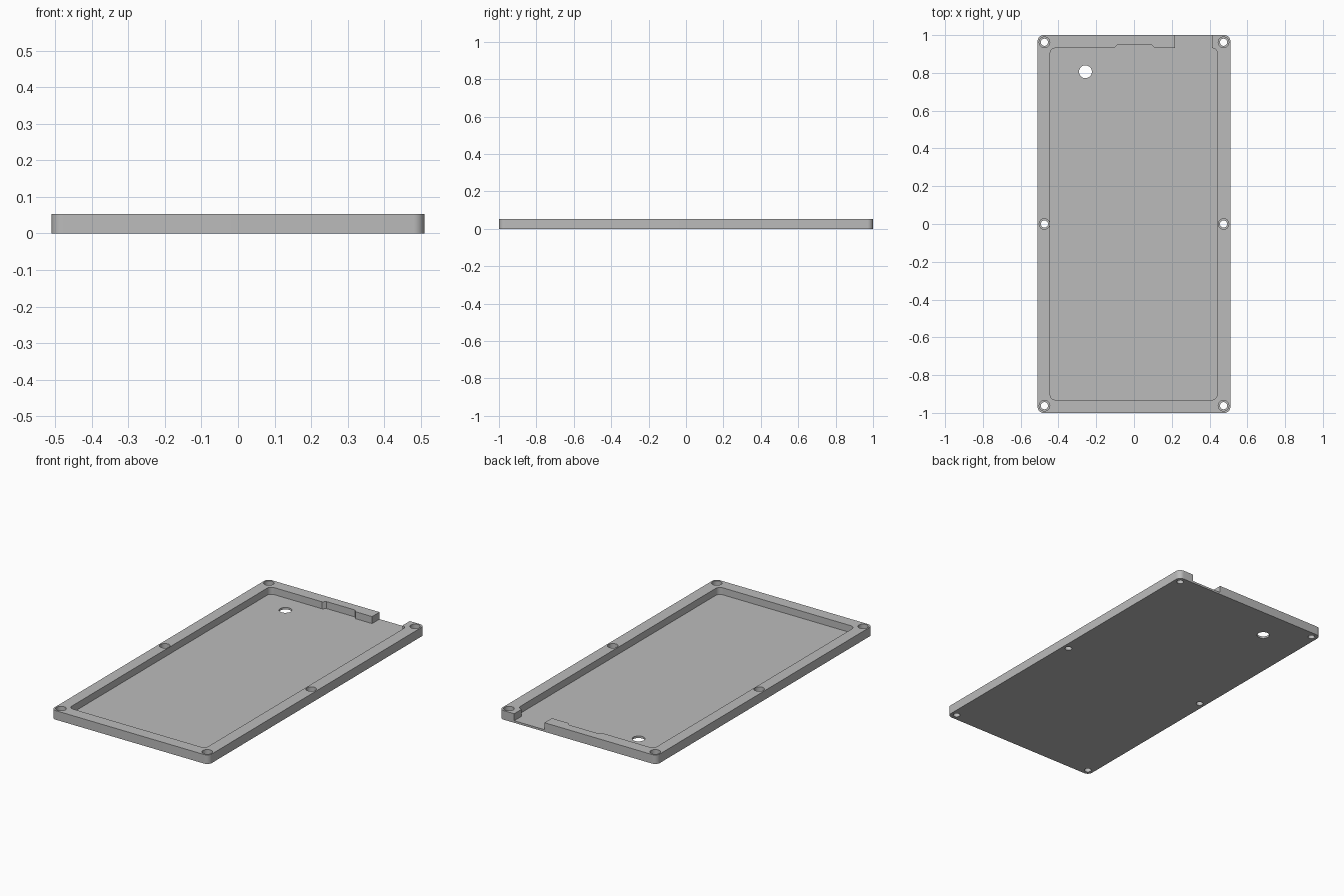
import bpy, bmesh, math
from mathutils import Vector

HEIGHT = 0.053
FLOOR = 0.012

if "Cube" in bpy.data.objects:
    bpy.data.objects.remove(bpy.data.objects["Cube"])

grey = bpy.data.materials.new("plain grey")
grey.use_nodes = True
colour = (0.5, 0.5, 0.5, 1)
grey.diffuse_color = colour
grey.node_tree.nodes["Principled BSDF"].inputs["Base Color"].default_value = colour


def rounded(corners, steps=8):
    """Outline from (x, y, radius) corners; square corners may be rounded."""
    pts = []
    for i, (x, y, r) in enumerate(corners):
        p = Vector((x, y))
        if r == 0:
            pts.append(p)
            continue
        u = (Vector(corners[i - 1][:2]) - p).normalized()
        v = (Vector(corners[(i + 1) % len(corners)][:2]) - p).normalized()
        for k in range(steps + 1):
            t = math.pi / 2 * k / steps
            pts.append(p + r * (u + v) - r * (v * math.cos(t) + u * math.sin(t)))
    return pts


def circle(x, y, r, n=32):
    return [Vector((x + r * math.cos(math.tau * k / n), y + r * math.sin(math.tau * k / n)))
            for k in range(n)]


def prism(name, outline, z0, z1):
    bm = bmesh.new()
    base = bm.faces.new([bm.verts.new((p.x, p.y, z0)) for p in outline])
    new = bmesh.ops.extrude_face_region(bm, geom=[base])["geom"]
    for v in new:
        if isinstance(v, bmesh.types.BMVert):
            v.co.z = z1
    bmesh.ops.recalc_face_normals(bm, faces=bm.faces)
    mesh = bpy.data.meshes.new(name)
    bm.to_mesh(mesh)
    bm.free()
    mesh.materials.append(grey)
    obj = bpy.data.objects.new(name, mesh)
    bpy.context.collection.objects.link(obj)
    return obj


def cut(target, outline, z0, z1):
    cutter = prism("cutter", outline, z0, z1)
    cutter.hide_render = True
    mod = target.modifiers.new("cut", "BOOLEAN")
    mod.operation = "DIFFERENCE"
    mod.solver = "EXACT"
    mod.object = cutter
    bpy.context.view_layer.objects.active = target
    bpy.ops.object.modifier_apply(modifier=mod.name)
    bpy.data.objects.remove(cutter)


# Outer block with rounded corners
tray = prism("tray_case", rounded([(-0.51, -1, 0.03), (0.51, -1, 0.03),
                                   (0.51, 1, 0.03), (-0.51, 1, 0.03)]), 0, HEIGHT)

# Pocket with the shallow relief and the open notch in the back wall
pocket = [(-0.444, -0.931, 0.028), (0.44, -0.931, 0.028), (0.44, 0.931, 0.026),
          (0.413, 0.931, 0), (0.413, 1.1, 0), (0.217, 1.1, 0), (0.217, 0.931, 0),
          (0.111, 0.931, 0), (0.095, 0.947, 0), (-0.088, 0.947, 0),
          (-0.106, 0.931, 0), (-0.444, 0.931, 0.028)]
cut(tray, rounded(pocket), FLOOR, HEIGHT + 0.1)

# Round opening in the floor
cut(tray, circle(-0.257, 0.806, 0.034), -0.1, HEIGHT)

# Six counterbored screw holes
for x in (-0.474, 0.474):
    for y in (-0.962, 0, 0.962):
        cut(tray, circle(x, y, 0.028), HEIGHT / 2, HEIGHT + 0.1)
        cut(tray, circle(x, y, 0.019), -0.1, HEIGHT)

# Smooth rounded walls, crisp edges
bpy.ops.object.select_all(action="DESELECT")
tray.select_set(True)
bpy.context.view_layer.objects.active = tray
bpy.ops.object.shade_smooth_by_angle(angle=math.radians(30))
